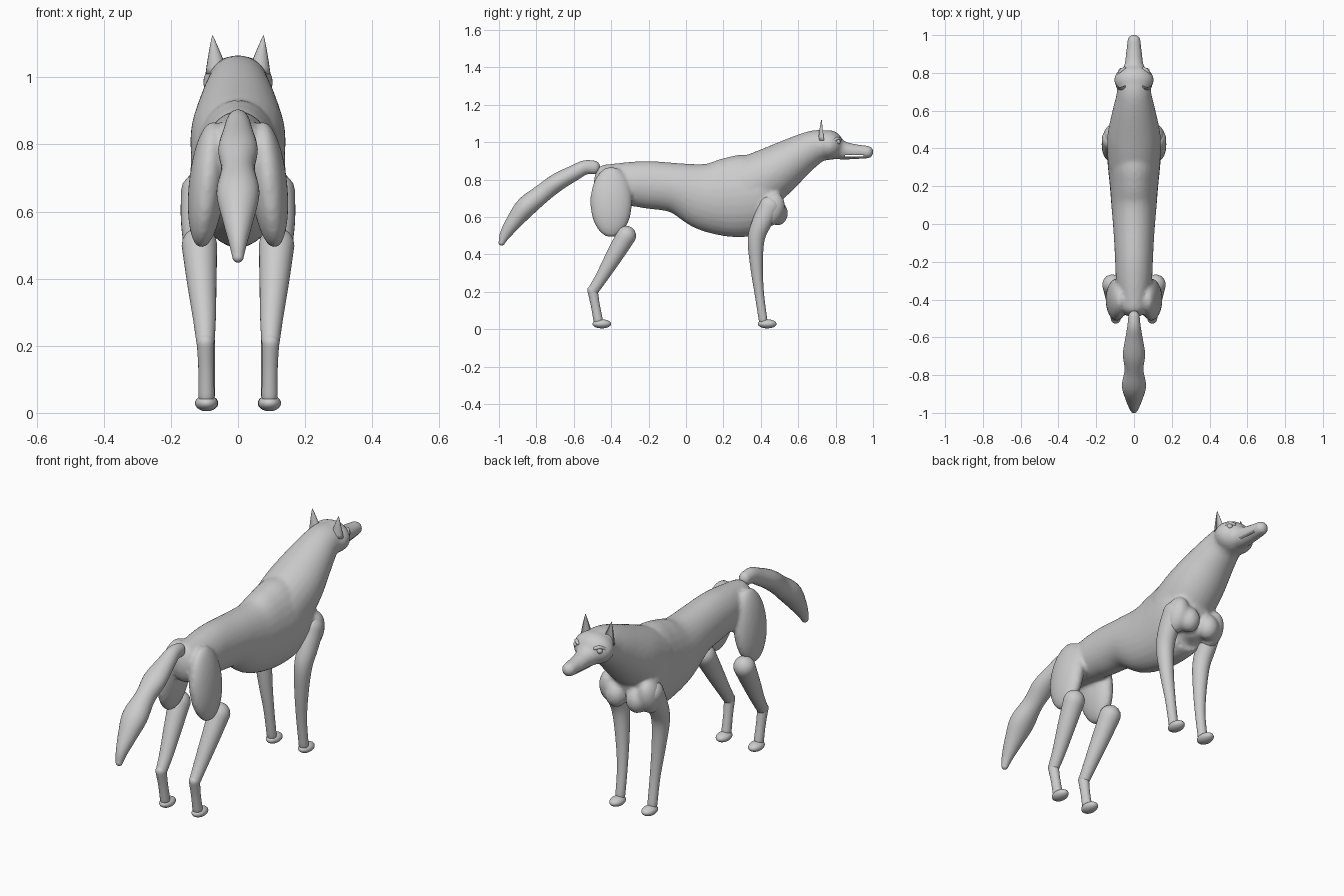
import bpy, bmesh, math
from mathutils import Vector, Matrix

default = bpy.data.objects.get("Cube")
if default:
    bpy.data.objects.remove(default)

grey = bpy.data.materials.new("plain grey")
grey.use_nodes = True
grey.diffuse_color = (0.6, 0.6, 0.6, 1)
grey.node_tree.nodes["Principled BSDF"].inputs["Base Color"].default_value = (0.6, 0.6, 0.6, 1)


def finish(name, bm):
    """Turn a bmesh into a smooth grey object."""
    bmesh.ops.recalc_face_normals(bm, faces=bm.faces)
    for f in bm.faces:
        f.smooth = True
    mesh = bpy.data.meshes.new(name)
    bm.to_mesh(mesh)
    bm.free()
    mesh.materials.append(grey)
    obj = bpy.data.objects.new(name, mesh)
    bpy.context.collection.objects.link(obj)
    return obj


def spline(a, b, c, d, t):
    return [0.5 * (2 * q + (r - p) * t + (2 * p - 5 * q + 4 * r - s) * t * t
                   + (3 * q - p - 3 * r + s) * t ** 3) for p, q, r, s in zip(a, b, c, d)]


def loft(bm, stations, sides=28, steps=5, cap=(1, 1)):
    """Skin elliptical rings (x, y, z, half width, half depth) with round ends."""
    pts = [stations[0]] + stations + [stations[-1]]
    path = []
    for i in range(len(stations) - 1):
        path += [spline(*pts[i:i + 4], k / steps) for k in range(steps)]
    path.append(list(stations[-1]))
    centres = [Vector(p[:3]) for p in path]
    rings = []
    for i, p in enumerate(path):
        tangent = (centres[min(i + 1, len(path) - 1)] - centres[max(i - 1, 0)]).normalized()
        rings.append((centres[i], tangent, p[3], p[4]))

    def dome(ring, sign, length):
        c, t, w, d = ring
        angles = [math.radians(a) for a in (20, 40, 60, 75, 86)]
        return [(c + t * sign * length * min(w, d) * math.sin(a), t,
                 w * math.cos(a), d * math.cos(a)) for a in angles]

    rings = dome(rings[0], -1, cap[0])[::-1] + rings + dome(rings[-1], 1, cap[1])
    loops = []
    for c, t, w, d in rings:
        side = (Vector((1, 0, 0)) - t * t.x).normalized()
        up = side.cross(t)
        loops.append([bm.verts.new(c + side * w * math.cos(a) + up * d * math.sin(a))
                      for a in (math.tau * k / sides for k in range(sides))])
    for a, b in zip(loops, loops[1:]):
        for k in range(sides):
            n = (k + 1) % sides
            bm.faces.new((a[k], a[n], b[n], b[k]))
    bm.faces.new(loops[0][::-1])
    bm.faces.new(loops[-1])


def ball(bm, centre, radii, tilt_x=0, tilt_y=0):
    m = (Matrix.Translation(centre) @ Matrix.Rotation(tilt_y, 4, 'Y')
         @ Matrix.Rotation(tilt_x, 4, 'X') @ Matrix.Diagonal((*radii, 1)))
    bmesh.ops.create_uvsphere(bm, u_segments=28, v_segments=18, radius=1, matrix=m)


# Mouth cutter
bm = bmesh.new()
bmesh.ops.create_cube(bm, size=1, matrix=Matrix.Translation((0, 0.9, 0.928))
                      @ Matrix.Diagonal((0.2, 0.1, 0.008, 1)))
mouth = finish("mouth_cutter", bm)
mouth.hide_render = True
mouth.hide_viewport = True

# Torso, neck, head, haunches and shoulders blended into one skin
bm = bmesh.new()
trunk = [(-0.44, 0.88, 0.68, 0.075), (-0.3, 0.895, 0.66, 0.095), (-0.2, 0.9, 0.645, 0.1),
         (-0.05, 0.89, 0.62, 0.108), (0.1, 0.895, 0.53, 0.12), (0.22, 0.918, 0.495, 0.13),
         (0.32, 0.935, 0.495, 0.14), (0.4, 0.93, 0.52, 0.14), (0.46, 0.88, 0.55, 0.12)]
loft(bm, [(0, y, (top + low) / 2, w, (top - low) / 2) for y, top, low, w in trunk], cap=(0.7, 0.5))
loft(bm, [(0, 0.34, 0.76, 0.14, 0.165), (0, 0.47, 0.84, 0.14, 0.142),
          (0, 0.605, 0.93, 0.112, 0.108), (0, 0.69, 0.975, 0.092, 0.09),
          (0, 0.75, 0.985, 0.09, 0.08)])
ball(bm, (0, 0.762, 0.985), (0.105, 0.08, 0.08))
loft(bm, [(0, 0.78, 0.975, 0.08, 0.068), (0, 0.84, 0.957, 0.052, 0.05),
          (0, 0.9, 0.95, 0.043, 0.041), (0, 0.975, 0.947, 0.035, 0.034)], cap=(1, 0.8))
for s in (1, -1):
    ball(bm, (s * 0.092, -0.4, 0.68), (0.055, 0.112, 0.19), tilt_y=-s * 0.1)
    ball(bm, (s * 0.11, 0.455, 0.64), (0.055, 0.07, 0.095), tilt_x=-0.4)
    ball(bm, (s * 0.06, 0.49, 0.62), (0.055, 0.055, 0.065))
torso = finish("torso_and_head", bm)
remesh = torso.modifiers.new("blend", 'REMESH')
remesh.mode = 'VOXEL'
remesh.voxel_size = 0.01
remesh.use_smooth_shade = True
relax = torso.modifiers.new("relax", 'SMOOTH')
relax.factor = 0.5
relax.iterations = 6
slit = torso.modifiers.new("mouth", 'BOOLEAN')
slit.object = mouth
slit.operation = 'DIFFERENCE'

# Tail with gentle bulges
bm = bmesh.new()
loft(bm, [(0, -0.49, 0.865, 0.03, 0.036), (0, -0.54, 0.865, 0.035, 0.038),
          (0, -0.6, 0.835, 0.045, 0.042), (0, -0.69, 0.785, 0.059, 0.048),
          (0, -0.77, 0.725, 0.05, 0.05), (0, -0.855, 0.655, 0.064, 0.055),
          (0, -0.92, 0.575, 0.046, 0.043), (0, -0.965, 0.51, 0.028, 0.03),
          (0, -0.985, 0.465, 0.017, 0.017)])
finish("tail", bm)

for s, label in ((1, "left"), (-1, "right")):
    # Front leg and paw
    bm = bmesh.new()
    loft(bm, [(s * 0.12, 0.45, 0.66, 0.05, 0.06), (s * 0.122, 0.405, 0.57, 0.048, 0.052),
              (s * 0.116, 0.375, 0.48, 0.043, 0.045), (s * 0.105, 0.377, 0.34, 0.034, 0.034),
              (s * 0.095, 0.392, 0.19, 0.026, 0.025), (s * 0.093, 0.412, 0.05, 0.024, 0.023)])
    ball(bm, (s * 0.093, 0.434, 0.029), (0.034, 0.05, 0.024))
    finish("front_leg_" + label, bm)

    # Hind leg with knee, hock and paw
    bm = bmesh.new()
    loft(bm, [(s * 0.115, -0.32, 0.5, 0.053, 0.053), (s * 0.108, -0.385, 0.39, 0.044, 0.045),
              (s * 0.1, -0.45, 0.28, 0.034, 0.034), (s * 0.097, -0.495, 0.21, 0.027, 0.029)])
    loft(bm, [(s * 0.097, -0.5, 0.21, 0.026, 0.028), (s * 0.095, -0.485, 0.13, 0.023, 0.024),
              (s * 0.094, -0.47, 0.05, 0.024, 0.025)])
    ball(bm, (s * 0.094, -0.45, 0.029), (0.034, 0.05, 0.024))
    finish("hind_leg_" + label, bm)

    # Ear: a crescent section, hollow toward the face, tapering to a tip
    bm = bmesh.new()
    arc = [math.pi * k / 10 for k in range(11)]
    section = [(math.cos(a), -math.sin(a)) for a in arc]
    section += [(0.88 * math.cos(a), -0.65 * math.sin(a)) for a in arc[::-1]]
    rows = []
    for k in range(7):
        t = k / 6
        size = max(0.02, (1 - t) ** 0.85)
        rows.append([bm.verts.new((s * (0.062 + 0.014 * t + 0.035 * size * u),
                                   0.738 - 0.013 * t + 0.032 * size * v, 1.01 + 0.115 * t))
                     for u, v in section])
    for a, b in zip(rows, rows[1:]):
        for k in range(len(a)):
            n = (k + 1) % len(a)
            bm.faces.new((a[k], a[n], b[n], b[k]))
    bm.faces.new(rows[0])
    bm.faces.new(rows[-1])
    finish("ear_" + label, bm)

    # Eye and its brow
    bm = bmesh.new()
    ball(bm, (s * 0.068, 0.812, 1.002), (0.014, 0.014, 0.014))
    finish("eye_" + label, bm)
    bm = bmesh.new()
    loft(bm, [(s * 0.083, 0.79, 1.008, 0.008, 0.008), (s * 0.068, 0.812, 1.021, 0.009, 0.008),
              (s * 0.05, 0.825, 1.015, 0.008, 0.008)], sides=12)
    finish("brow_" + label, bm)
